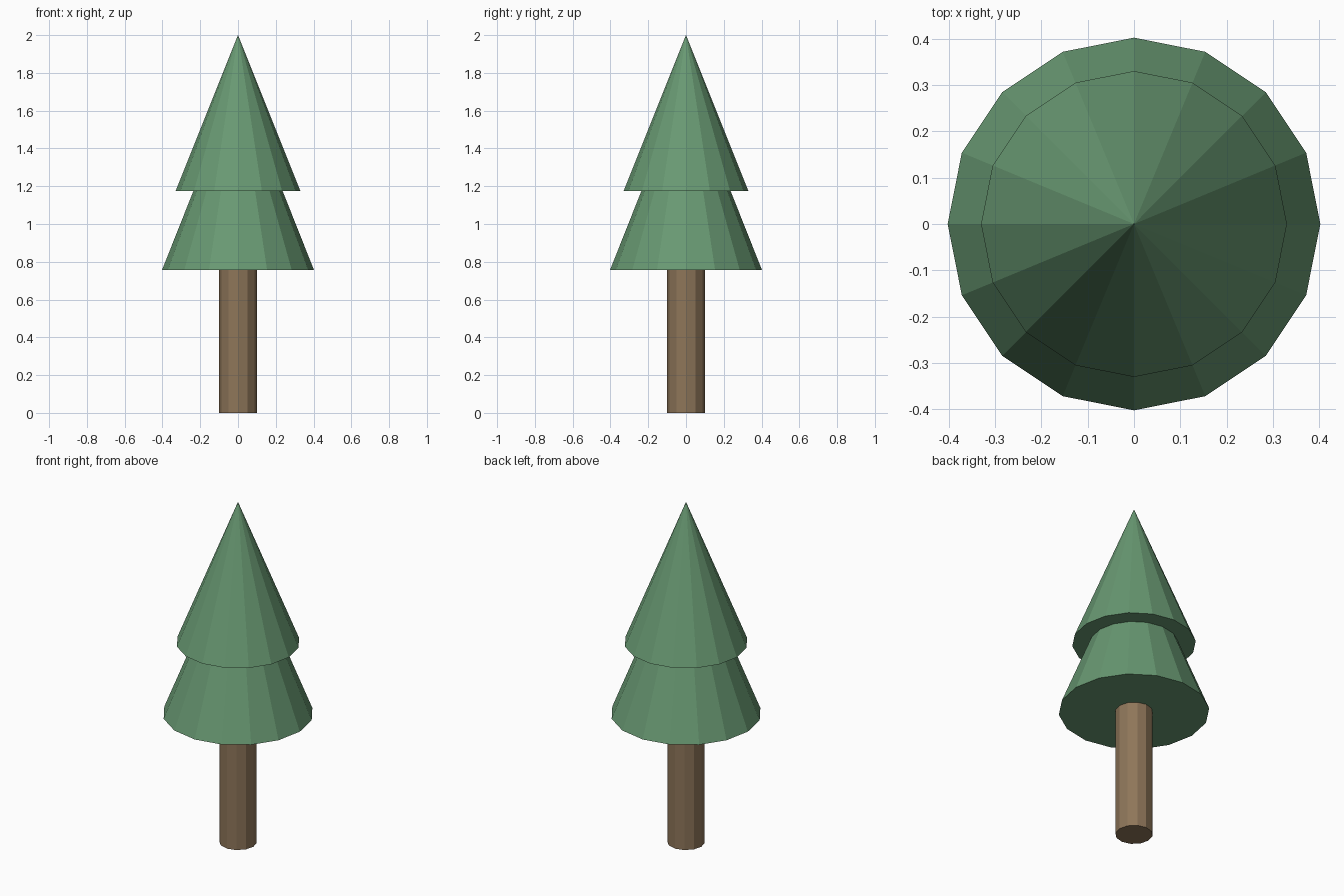
import bpy

cube = bpy.data.objects.get("Cube")
if cube:
    bpy.data.objects.remove(cube, do_unlink=True)


def make_material(name, rgb):
    mat = bpy.data.materials.new(name)
    mat.use_nodes = True
    colour = (*rgb, 1.0)
    mat.diffuse_color = colour
    mat.node_tree.nodes["Principled BSDF"].inputs["Base Color"].default_value = colour
    return mat


def add_tapered(name, sides, bottom, top, r_bottom, r_top, mat):
    """Flat-shaded cone or cylinder standing between two heights."""
    bpy.ops.mesh.primitive_cone_add(
        vertices=sides, radius1=r_bottom, radius2=r_top,
        depth=top - bottom, location=(0, 0, (bottom + top) / 2))
    obj = bpy.context.object
    obj.name = name
    obj.data.materials.append(mat)
    return obj


bark = make_material("bark brown", (0.27, 0.18, 0.10))
needles = make_material("needle green", (0.14, 0.32, 0.17))

# Trunk
add_tapered("trunk", 12, 0.0, 0.80, 0.10, 0.10, bark)

# Foliage tiers, the lower one tucked inside the upper
add_tapered("lower_foliage", 16, 0.757, 1.77, 0.402, 0.0, needles)
add_tapered("upper_foliage", 16, 1.175, 2.0, 0.33, 0.0, needles)
